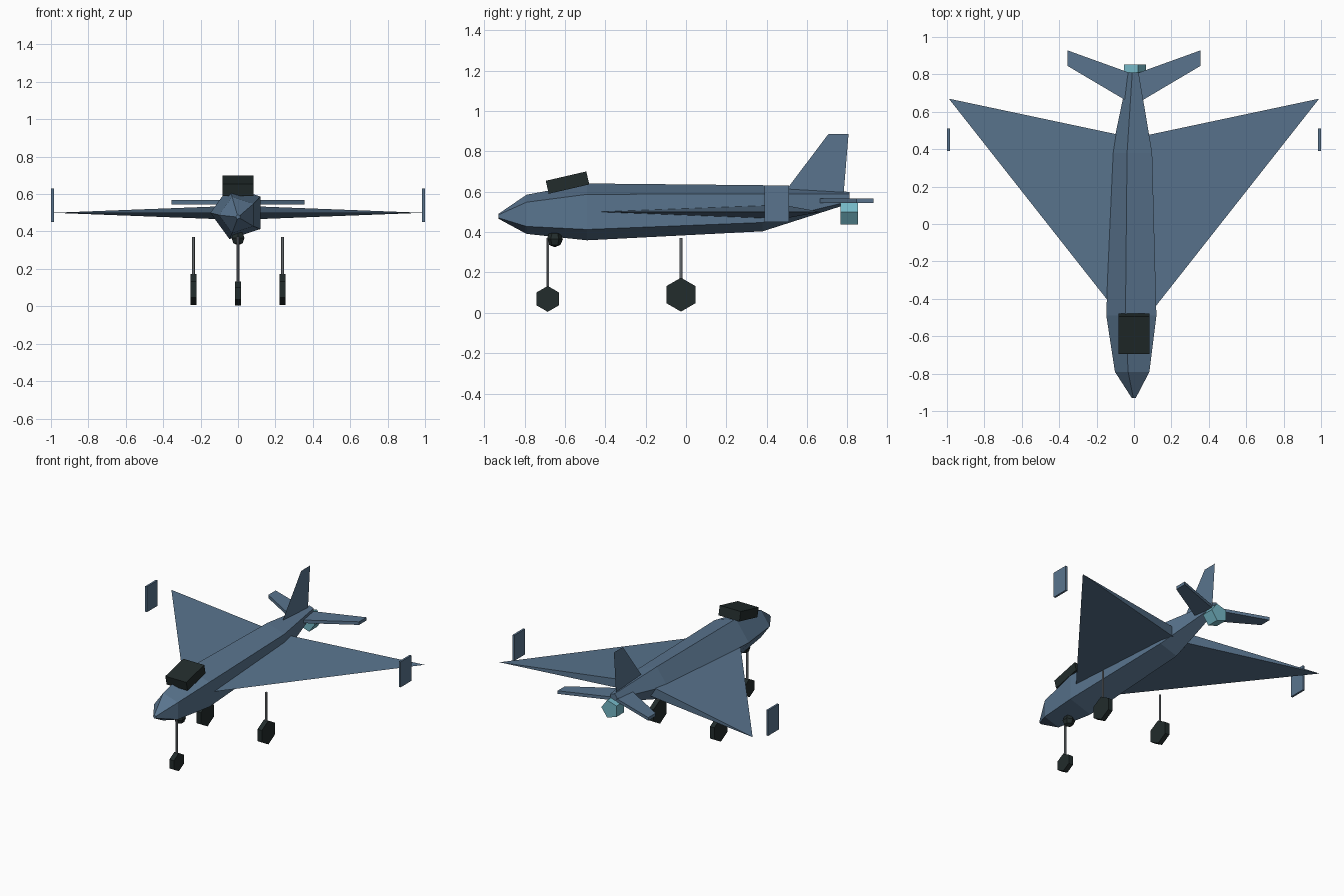
import bpy
import math
from mathutils import Matrix, Vector

old = bpy.data.objects.get("Cube")
if old:
    bpy.data.objects.remove(old, do_unlink=True)


def material(name, rgb):
    m = bpy.data.materials.new(name)
    m.use_nodes = True
    color = (*rgb, 1)
    m.diffuse_color = color
    bsdf = next(n for n in m.node_tree.nodes if n.type == 'BSDF_PRINCIPLED')
    bsdf.inputs["Base Color"].default_value = color
    return m


blue = material("slate_blue", (0.10, 0.175, 0.27))
dark = material("dark_green_grey", (0.016, 0.025, 0.025))
cyan = material("pale_cyan", (0.18, 0.48, 0.57))
grey = material("strut_grey", (0.22, 0.24, 0.26))


def build(name, verts, faces, mat):
    mesh = bpy.data.meshes.new(name)
    mesh.from_pydata(verts, [], faces)
    mesh.materials.append(mat)
    obj = bpy.data.objects.new(name, mesh)
    bpy.context.collection.objects.link(obj)
    return obj


def loft(name, rings, mat):
    """Skin a list of equal-sized rings and cap both ends."""
    n = len(rings[0])
    verts = [v for ring in rings for v in ring]
    faces = [(k * n + i, k * n + (i + 1) % n, (k + 1) * n + (i + 1) % n, (k + 1) * n + i)
             for k in range(len(rings) - 1) for i in range(n)]
    faces += [tuple(reversed(range(n))), tuple(range(len(verts) - n, len(verts)))]
    obj = build(name, verts, faces, mat)
    # Consistent outward normals
    import bmesh
    bm = bmesh.new()
    bm.from_mesh(obj.data)
    bmesh.ops.recalc_face_normals(bm, faces=bm.faces)
    bm.to_mesh(obj.data)
    bm.free()
    return obj


def ring(axis, pos, center, radius, sides, start=0.0):
    """Regular polygon across the given axis; center holds the other two coordinates."""
    points = []
    for i in range(sides):
        a = start + i * math.tau / sides
        p = [center[0] + radius * math.cos(a), center[1] + radius * math.sin(a)]
        p.insert(axis, pos)
        points.append(tuple(p))
    return points


def box(name, center, size, mat, tilt=0.0):
    rings = [[(x * size[0] / 2, y * size[1] / 2, z * size[2] / 2)
              for x, y in ((-1, -1), (1, -1), (1, 1), (-1, 1))] for z in (-1, 1)]
    obj = loft(name, rings, mat)
    obj.data.transform(Matrix.Translation(Vector(center)) @ Matrix.Rotation(tilt, 4, 'X'))
    return obj


# Five-sided fuselage: (y, centre height, radius)
stations = [(-0.93, 0.478, 0.012), (-0.79, 0.488, 0.102), (-0.49, 0.5, 0.148),
            (0.38, 0.518, 0.12), (0.81, 0.57, 0.03)]
loft("fuselage", [ring(1, y, (0, z), r, 5, math.pi) for y, z, r in stations], blue)

# Canopy block and ball under the nose
box("canopy", (0, -0.587, 0.645), (0.164, 0.206, 0.066), dark, math.radians(13))
bpy.ops.mesh.primitive_uv_sphere_add(segments=6, ring_count=4, radius=0.04,
                                     location=(0, -0.65, 0.365))
ball = bpy.context.object
ball.name = "belly_ball"
ball.data.materials.append(dark)

# Wings, tailplanes, tip plates and main gear on both sides
for side, s in (("left", 1), ("right", -1)):
    root = [(0, -0.587, 0.5), (0, 0.46, 0.538), (0, 0.46, 0.462)]
    tip = (s * 0.99, 0.67, 0.5)
    faces = [(0, 1, 2), (0, 3, 1), (1, 3, 2), (2, 3, 0)]
    if s < 0:
        faces = [f[::-1] for f in faces]
    build(side + "_wing", root + [tip], faces, blue)

    plan = [(0, 0.635), (s * 0.355, 0.845), (s * 0.355, 0.928), (0, 0.8)]
    loft(side + "_tailplane", [[(x, y, z) for x, y in plan] for z in (0.545, 0.567)], blue)

    box(side + "_tip_plate", (s * 0.992, 0.45, 0.54), (0.014, 0.12, 0.18), blue)

# Vertical fin, a single thin sheet
fin = [(0, 0.49, 0.6), (0, 0.78, 0.58), (0, 0.805, 0.885), (0, 0.705, 0.885)]
build("tail_fin", fin, [(0, 1, 2, 3)], blue)

# Engine nozzle
loft("engine_nozzle", [ring(1, y, (0, 0.5), 0.065, 5) for y in (0.765, 0.852)], cyan)

# Landing gear: (name, x, y, wheel radius, wheel centre height)
for name, x, y, r, h in (("nose", 0, -0.685, 0.064, 0.069),
                         ("left_main", 0.238, -0.025, 0.084, 0.09),
                         ("right_main", -0.238, -0.025, 0.084, 0.09)):
    loft(name + "_strut", [ring(2, z, (x, y), 0.008, 6) for z in (h, 0.37)], grey)
    loft(name + "_wheel", [ring(0, x + d, (y, h), r, 6, math.pi / 2)
                           for d in (-0.017, 0.017)], dark)
